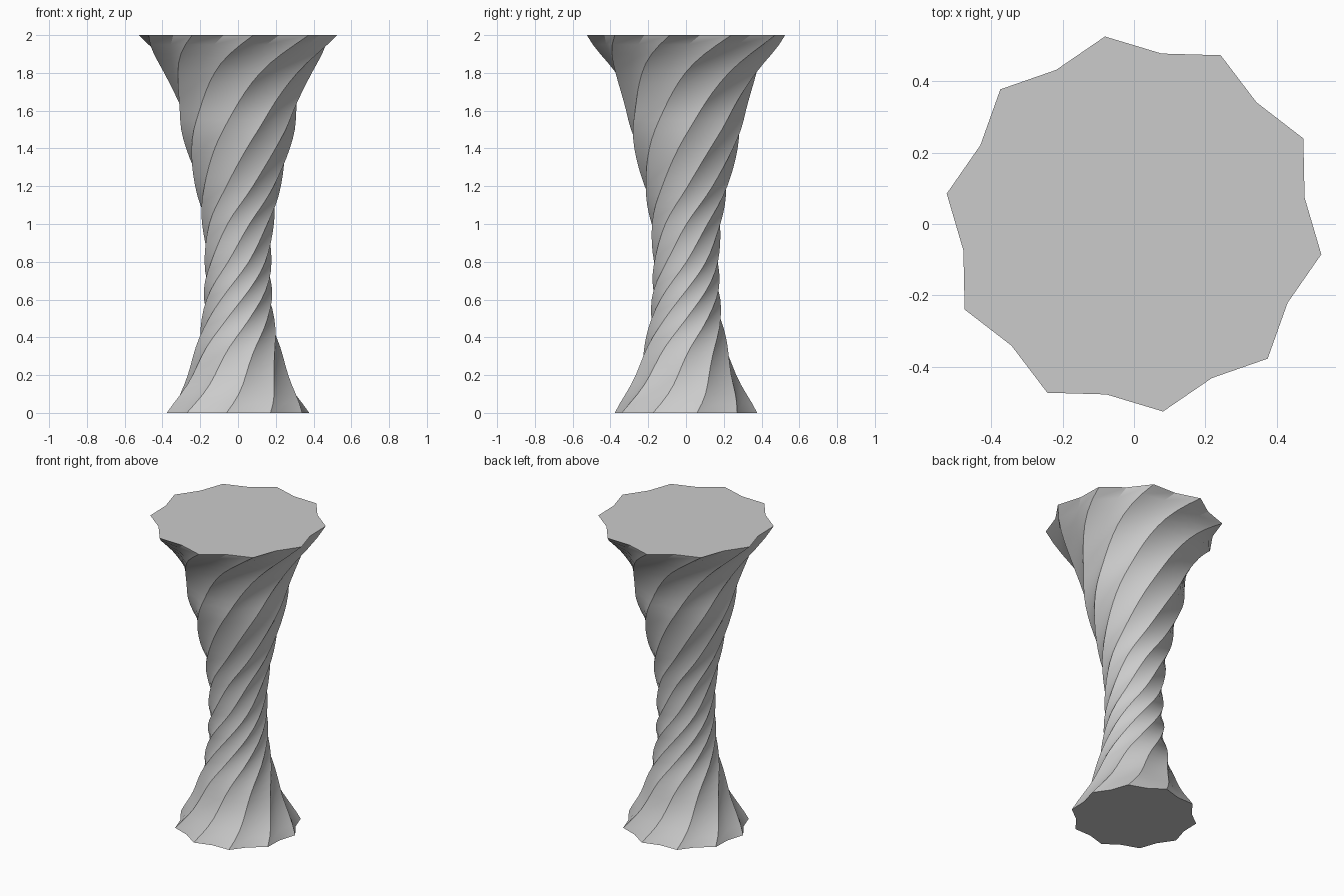
import bpy, bmesh
from math import cos, sin, radians

if "Cube" in bpy.data.objects:
    bpy.data.objects.remove(bpy.data.objects["Cube"])

LOBES, RINGS = 10, 40
VALLEY = 0.91                     # flute valley radius relative to ridge

# ridge radius and accumulated twist (degrees) against height
RADIUS = [(0, .382), (.17, .282), (.33, .23), (.5, .192), (.65, .181), (.8, .177),
          (1.0, .19), (1.2, .227), (1.48, .297), (1.65, .33), (1.82, .402), (2, .531)]
TWIST = [(0, 0), (.1, 10), (.33, 31), (.5, 64), (.65, 100), (.8, 136), (1.0, 172),
         (1.19, 208), (1.48, 244), (1.82, 281), (2, 306)]
START = 8.8                       # ridge angle at the base


def lookup(table, z):
    """Smooth cubic interpolation through the table."""
    i = next(k for k in range(len(table) - 1) if z <= table[k + 1][0] + 1e-6)

    def slope(k):
        a, b = table[max(k - 1, 0)], table[min(k + 1, len(table) - 1)]
        return (b[1] - a[1]) / (b[0] - a[0])
    (z0, v0), (z1, v1) = table[i], table[i + 1]
    h = z1 - z0
    t = (z - z0) / h
    return (v0 * (1 + 2 * t) * (1 - t) ** 2 + v1 * t * t * (3 - 2 * t)
            + h * slope(i) * t * (1 - t) ** 2 + h * slope(i + 1) * t * t * (t - 1))


bm = bmesh.new()
n = LOBES * 2
rings = []
for j in range(RINGS + 1):
    z = 2 * j / RINGS
    r, turn = lookup(RADIUS, z), START + lookup(TWIST, z)
    ring = []
    for i in range(n):
        a = radians(turn + 360 * i / n)
        rr = r * (VALLEY if i % 2 else 1)
        ring.append(bm.verts.new((rr * cos(a), rr * sin(a), z)))
    rings.append(ring)

# fluted twisted side, split along the direction of the flutes
for lo, hi in zip(rings, rings[1:]):
    for i in range(n):
        k = (i + 1) % n
        bm.faces.new((lo[i], lo[k], hi[k], hi[i]))
# flat end caps
bm.faces.new(rings[0][::-1])
bm.faces.new(rings[-1])

mesh = bpy.data.meshes.new("twisted_column")
bm.to_mesh(mesh)
bm.free()
column = bpy.data.objects.new("twisted_column", mesh)
bpy.context.collection.objects.link(column)
bpy.context.view_layer.objects.active = column
column.select_set(True)
bpy.ops.object.shade_smooth_by_angle(angle=radians(30))
